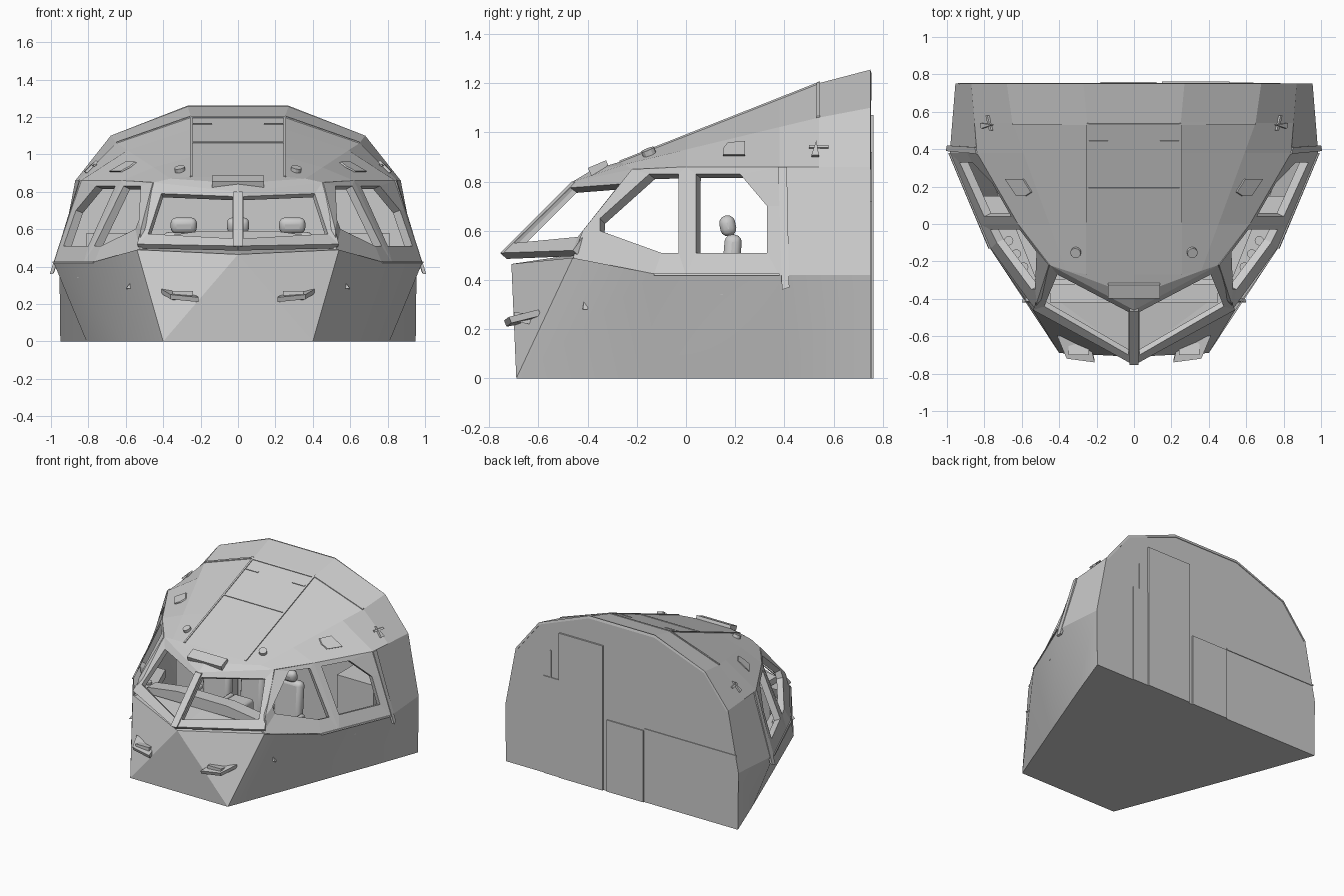
import bpy, bmesh, math
from mathutils import Vector

if "Cube" in bpy.data.objects:
    bpy.data.objects.remove(bpy.data.objects["Cube"])

REF = Vector((0, 0.15, 0.45))


def lerp(pts, v):
    if v <= pts[0][0]:
        return pts[0][1]
    for (a, p), (b, q) in zip(pts, pts[1:]):
        if v <= b:
            return p + (q - p) * (v - a) / (b - a)
    return pts[-1][1]


def smooth(o, deg):
    bpy.ops.object.select_all(action='DESELECT')
    o.select_set(True)
    bpy.context.view_layer.objects.active = o
    bpy.ops.object.shade_smooth_by_angle(angle=math.radians(deg))


def mesh(name, verts, faces, mirror=True, thick=0.0, outward=True):
    """Polygon object, optionally mirrored in x and thickened inward."""
    bm = bmesh.new()
    vs = [bm.verts.new(v) for v in verts]
    for f in faces:
        bm.faces.new([vs[i] for i in f])
    bm.normal_update()
    if outward:
        for f in bm.faces:
            if f.normal.dot(f.calc_center_median() - REF) < 0:
                f.normal_flip()
    else:
        bmesh.ops.recalc_face_normals(bm, faces=bm.faces)
    me = bpy.data.meshes.new(name)
    bm.to_mesh(me)
    bm.free()
    o = bpy.data.objects.new(name, me)
    bpy.context.collection.objects.link(o)
    if mirror:
        o.modifiers.new("mirror", 'MIRROR')
    if thick:
        m = o.modifiers.new("thickness", 'SOLIDIFY')
        m.thickness, m.offset = thick, -1
    return o


def ring(name, outer, hole, thick=0.045):
    n = len(outer)
    faces = [(i, (i + 1) % n, n + (i + 1) % n, n + i) for i in range(n)]
    return mesh(name, outer + hole, faces, True, thick)


def prism(name, pts, vec, mirror=True):
    """Closed polygon swept along a vector."""
    n = len(pts)
    vs = [Vector(p) for p in pts]
    vs += [p + Vector(vec) for p in vs]
    faces = [tuple(range(n)), tuple(range(n, 2 * n))]
    faces += [(i, (i + 1) % n, n + (i + 1) % n, n + i) for i in range(n)]
    return mesh(name, vs, faces, mirror, 0, False)


def box(name, loc, size, rot=(0, 0, 0), mirror=False, bevel=0):
    for s in ((1, -1) if mirror else (1,)):
        bpy.ops.mesh.primitive_cube_add(size=1, location=(loc[0] * s, loc[1], loc[2]),
                                        rotation=(rot[0], rot[1] * s, rot[2] * s))
        o = bpy.context.object
        o.name, o.scale = name, size
        if bevel:
            bpy.ops.object.transform_apply(location=False, rotation=False, scale=True)
            b = o.modifiers.new("bevel", 'BEVEL')
            b.width, b.segments = bevel, 3
            smooth(o, 40)


def disc(name, loc, r, h, rot=(0, 0, 0), n=12):
    for s in (1, -1):
        bpy.ops.mesh.primitive_cylinder_add(vertices=n, radius=r, depth=h, rotation=(rot[0], rot[1] * s, 0),
                                            location=(loc[0] * s, loc[1], loc[2]))
        bpy.context.object.name = name


# Side wall surface between belt line and roof edge
BELT = [(-.46, .54), (-.13, .77), (.38, .985), (.75, .955)]
EDGE = [(-.22, .45), (0, .62), (.38, .84), (.75, .87)]


def S(y, z, off=0):
    t = (z - .42) / .44
    return (lerp(BELT, y) * (1 - t) + lerp(EDGE, y) * t + off, y, z)


# Lower hull with faceted nose, floor and nose deck
low = [(0, -.69, 0), (.4, -.69, 0), (.61, -.15, 0), (.81, .37, 0), (.95, .75, 0), (0, .75, 0)]
belt = [(0, -.71, .465), (.54, -.46, .49), (.77, -.13, .425), (.985, .38, .42), (.955, .75, .42)]
hull = mesh("lower_hull", low + belt,
            [(0, 1, 6), (1, 7, 6), (1, 2, 8, 7), (2, 3, 9, 8), (3, 4, 10, 9), (0, 1, 2, 3, 4, 5)])
smooth(hull, 25)
mesh("nose_deck", [belt[0], belt[1], (.5, -.34, .5), (0, -.34, .52)], [(0, 1, 2), (0, 2, 3)])

# Rear upper side panels and bulkhead
mesh("rear_side", [S(.38, .42), S(.75, .42), S(.75, .86), S(.54, .86), S(.38, .86)], [(0, 1, 2, 3, 4)], True, .015)
mesh("rear_bulkhead", [(0, .75, 0), (.95, .75, 0), (.955, .75, .42), (.87, .75, .86), (.68, .75, 1.1),
                       (.27, .75, 1.26), (0, .75, 1.26)], [tuple(range(7))])

# Roof lofted through cross-sections: flat centre, shoulder, edge
roof, faces = [], []
stations = [(-.27, -.25, -.22), (0, 0, 0), (.38, .38, .38), (.54, .54, .54), (.75, .75, .75)]


def shoulder_x(y):
    return lerp([(-.25, .36), (.54, .65), (.75, .68)], y)


def shoulder_z(y):
    return lerp([(-.25, .87), (.54, 1.06), (.75, 1.1)], y)


for ya, yb, yc in stations:
    za = lerp([(-.27, .88), (.54, 1.2), (.75, 1.255)], ya)
    roof += [(0, ya, za), (.25 if ya < .6 else .27, ya, za), (shoulder_x(yb), yb, shoulder_z(yb)),
             (lerp(EDGE, yc), yc, .85 if yc < -.1 else .86)]
for r in range(4):
    for c in range(3):
        i = r * 4 + c
        faces.append((i, i + 1, i + 5, i + 4))
mesh("roof", roof, faces, True, .015)

# Brow over the windscreen: shallow top and steep front band
mesh("windscreen_brow", [(0, -.46, .80), (.45, -.22, .85), (.36, -.25, .87), (.25, -.27, .88), (0, -.27, .88),
                         (0, -.385, .845)], [(0, 1, 2, 5), (2, 3, 4, 5)], True, .02)
box("brow_block", (0, -.355, .855), (.28, .08, .035), (.4, 0, 0))

# Windscreen frames and centre post
ring("windscreen_frame", [(0, -.755, .51), (.54, -.46, .52), (.45, -.22, .85), (0, -.46, .80)],
     [(.03, -.70, .55), (.48, -.44, .575), (.41, -.27, .79), (.03, -.47, .775)], .035)
prism("centre_post", [(-.025, -.755, .51), (.025, -.755, .51), (.025, -.70, .50), (-.025, -.70, .50)],
      (0, .29, .29), False)

# Side window frames
ring("side_window_frame_front",
     [S(-.46, .49), S(-.13, .425), S(0, .42), S(0, .86), S(-.22, .85), S(-.42, .6)],
     [S(-.35, .6), S(-.1, .51), S(-.03, .51), S(-.03, .83), S(-.15, .83), S(-.35, .65)])
ring("side_window_frame_rear",
     [S(0, .42), S(.38, .42), S(.38, .7), S(.38, .86), S(0, .86)],
     [S(.04, .51), S(.33, .51), S(.33, .7), S(.22, .83), S(.04, .83)])
prism("side_sill", [S(-.13, .418), S(.38, .418), S(.38, .426), S(-.13, .426)], (.008, 0, 0))
prism("rear_pillar_strip", [S(.375, .86, -.01), S(.41, .86, -.01), S(.42, .37, -.015), S(.39, .36, -.015)],
      (.018, 0, 0))

# Roof seams, hatch and fittings
A = math.atan2(.32, .81)


def roof_z(y):
    return .88 + .395 * (y + .27)


box("roof_rail", (.25, .135, roof_z(.135)), (.012, .87, .01), (A, 0, 0), True)
for y, t in ((.19, .012), (.53, .014)):
    box("roof_seam", (0, y, roof_z(y)), (.5, t, .01), (A, 0, 0))
box("roof_slot", (.19, .44, roof_z(.44)), (.1, .012, .01), (A, 0, 0), True)
disc("roof_cap", (.31, -.15, .915), .028, .035, (A, .2, 0))
prism("shoulder_seam", [(.25, .53, 1.197), (.25, .545, 1.202), (.65, .545, 1.062), (.65, .53, 1.059)], (0, 0, .006))


# Small vents and antennas on the shoulders
def shoulder(y, z, off=0):
    t = (z - .86) / (shoulder_z(y) - .86)
    return (lerp(EDGE, y) * (1 - t) + shoulder_x(y) * t + off, y, z)


prism("shoulder_vent", [shoulder(.15, .93), shoulder(.17, .955), shoulder(.24, .96), shoulder(.24, .905),
                        shoulder(.15, .905)], (.008, 0, .005))
prism("shoulder_bracket", [shoulder(.5, .945), shoulder(.58, .945), shoulder(.58, .935), shoulder(.5, .935)],
      (.01, 0, .004))
prism("shoulder_antenna", [shoulder(.51, .9), shoulder(.53, .96), shoulder(.54, .9)], (.012, 0, .008))

# Nose vanes and side fins
prism("nose_vane", [(.21, -.74, .235), (.36, -.72, .25), (.41, -.6, .28), (.3, -.6, .26), (.23, -.66, .25)],
      (0, .01, -.025))
prism("nose_vane_foot", [(.24, -.70, .23), (.35, -.70, .23), (.35, -.56, .21), (.24, -.56, .21)], (0, 0, .04))
prism("side_fin", [(.54, -.42, .29), (.60, -.42, .28), (.55, -.41, .35)], (-.005, .02, 0))

# Rear bulkhead doors and panels
box("rear_door", (.33, .755, .535), (.36, .014, 1.07))
box("rear_low_locker", (-.03, .753, .265), (.3, .01, .53))
box("rear_side_locker", (.575, .753, .36), (.13, .006, .72))
box("rear_trim", (-.56, .752, .54), (.76, .006, .012))
box("rear_conduit", (.58, .752, .82), (.01, .008, .2))

# Dashboard, glareshield and consoles
prism("glareshield", [(-.45, -.42, .51), (-.45, -.42, .555), (-.2, -.42, .59), (.2, -.42, .59),
                      (.45, -.42, .555), (.45, -.42, .51)], (0, .1, 0), False)
box("instrument_panel", (0, -.33, .3), (.94, .03, .42), (-.1, 0, 0))
box("centre_pedestal", (0, -.12, .22), (.16, .4, .4), (0, 0, 0), False, .02)
prism("side_console", [(.52, -.3, .4), (.64, -.3, .4), (.86, .15, .4), (.7, .15, .4)], (0, 0, -.06))
for y, x in ((-.23, .59), (-.16, .63), (-.09, .67)):
    disc("console_dial", (x, y, .405), .025, .015)
box("overhead_panel", (0, -.05, .925), (.34, .3, .03), (A, 0, 0))
box("rear_cabinet", (.66, .58, .3), (.3, .3, .56), (0, 0, 0), True)

# Seats
for x, k in ((.29, 1), (-.29, 1), (0, .85)):
    box("seat_cushion", (x, .06, .24), (.24 * k, .24, .08), (0, 0, 0), False, .03)
    box("seat_back", (x, .18, .41), (.22 * k, .07, .35), (-.08, 0, 0), False, .03)
    box("seat_base", (x, .08, .1), (.12 * k, .16, .2))
    box("headrest", (x, .17, .62), (.14 * k, .065, .085), (.2, 0, 0), False, .03)
    if x:
        for s in (1, -1):
            box("armrest", (x + s * .125, .08, .35), (.03, .18, .03), (0, 0, 0), False, .01)
